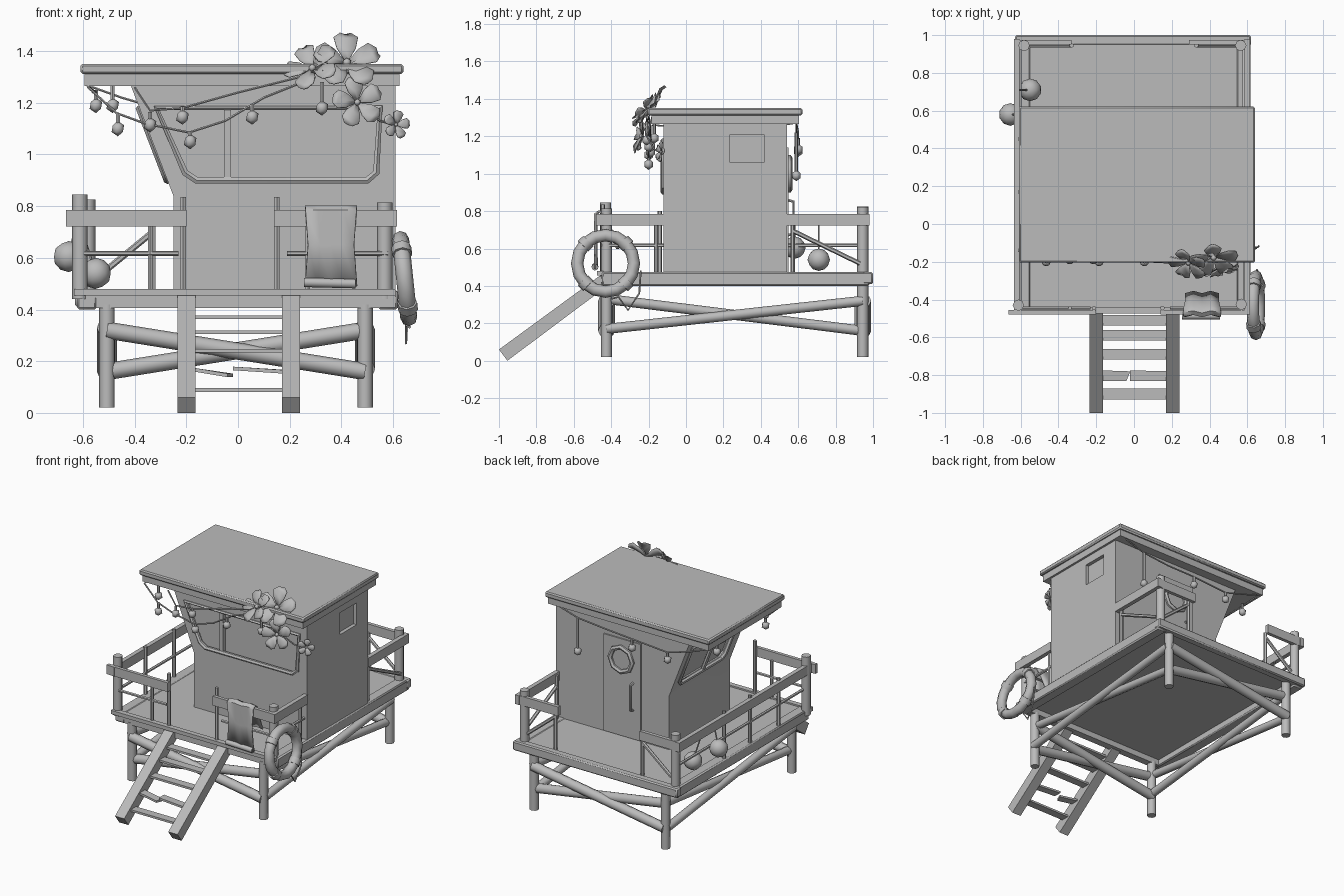
import bpy, bmesh, math
from mathutils import Vector, Matrix

if "Cube" in bpy.data.objects:
    bpy.data.objects.remove(bpy.data.objects["Cube"])

GREY = (0.5, 0.5, 0.5, 1)
mat = bpy.data.materials.new("plain_grey")
mat.use_nodes = True
mat.diffuse_color = GREY
bsdf = mat.node_tree.nodes["Principled BSDF"]
bsdf.inputs["Base Color"].default_value = GREY
parts = []


def add_mesh(name, mesh):
    obj = bpy.data.objects.new(name, mesh)
    bpy.context.collection.objects.link(obj)
    mesh.materials.clear()
    mesh.materials.append(mat)
    parts.append(obj)
    return obj


def from_bm(name, bm, solid=True):
    if solid:
        bmesh.ops.recalc_face_normals(bm, faces=bm.faces)
    mesh = bpy.data.meshes.new(name)
    bm.to_mesh(mesh)
    bm.free()
    return add_mesh(name, mesh)


def prism(name, pts, depth):
    bm = bmesh.new()
    face = bm.faces.new([bm.verts.new(p) for p in pts])
    ext = bmesh.ops.extrude_face_region(bm, geom=[face], use_keep_orig=True)
    verts = [v for v in ext["geom"] if isinstance(v, bmesh.types.BMVert)]
    bmesh.ops.translate(bm, verts=verts, vec=depth)
    return from_bm(name, bm)


def box(name, x, y, z, bevel=0):
    obj = prism(name, [(x[0], y[0], z[0]), (x[1], y[0], z[0]), (x[1], y[1], z[0]),
                       (x[0], y[1], z[0])], (0, 0, z[1] - z[0]))
    if bevel:
        mod = obj.modifiers.new("bevel", 'BEVEL')
        mod.width, mod.segments = bevel, 1
    return obj


def rod(name, a, b, r, sides=8):
    a, b = Vector(a), Vector(b)
    d = b - a
    turn = d.to_track_quat('Z', 'Y').to_matrix().to_4x4()
    bm = bmesh.new()
    bmesh.ops.create_cone(bm, cap_ends=True, segments=sides, radius1=r, radius2=r,
                          depth=d.length, matrix=Matrix.Translation((a + b) / 2) @ turn)
    return from_bm(name, bm)


def tube(name, pts, r, cyclic=False, res=1):
    cu = bpy.data.curves.new(name, 'CURVE')
    cu.dimensions = '3D'
    cu.bevel_depth, cu.bevel_resolution = r, res
    cu.use_fill_caps = True
    sp = cu.splines.new('POLY')
    sp.points.add(len(pts) - 1)
    for p, co in zip(sp.points, pts):
        p.co = (*co, 1)
    sp.use_cyclic_u = cyclic
    tmp = bpy.data.objects.new(name, cu)
    mesh = bpy.data.meshes.new_from_object(tmp)
    bpy.data.objects.remove(tmp)
    return add_mesh(name, mesh)


def ball(name, c, r, div=1, stretch=1):
    bm = bmesh.new()
    m = Matrix.Translation(c) @ Matrix.Diagonal((1, 1, stretch, 1))
    bmesh.ops.create_icosphere(bm, subdivisions=div, radius=r, matrix=m)
    return from_bm(name, bm)


def cut(target, name, pts, depth):
    cutter = prism(name, pts, depth)
    parts.remove(cutter)
    cutter.hide_render = True
    cutter.hide_set(True)
    cutter.display_type = 'WIRE'
    mod = target.modifiers.new(name, 'BOOLEAN')
    mod.object, mod.operation, mod.solver = cutter, 'DIFFERENCE', 'EXACT'


# Deck: floor and perimeter beams
box("deck_floor", (-0.6, 0.6), (-0.45, 0.98), (0.445, 0.47))
for x in (-0.585, 0.58):
    box("deck_side_beam", (x - 0.038, x + 0.038), (-0.45, 0.98), (0.4, 0.474), 0.008)
box("deck_front_beam", (-0.55, 0.55), (-0.45, -0.4), (0.405, 0.46))
box("deck_front_board", (-0.635, 0.61), (-0.475, -0.44), (0.455, 0.48))
box("deck_back_beam", (-0.63, 0.62), (0.945, 1.0), (0.41, 0.474), 0.008)

# Legs and crossed braces on all four sides
LX, LY = (-0.507, 0.492), (-0.425, 0.945)
for x in LX:
    for y in LY:
        rod("leg", (x, y, 0.02), (x, y, 0.42), 0.03)
for lo, hi in ((0.16, 0.32), (0.32, 0.16)):
    s = 0.012 if lo < hi else -0.012
    for y in LY:
        rod("cross_brace", (LX[0], y + s, lo), (LX[1], y + s, hi), 0.033)
    for x in LX:
        rod("side_brace", (x + s, LY[0], lo + 0.01), (x + s, LY[1], hi), 0.027)

# Ladder with one broken rung
for x in (-0.2, 0.205):
    prism("ladder_rail", [(x - 0.035, -0.955, 0.0), (x - 0.035, -1.0, 0.06),
                          (x - 0.035, -0.46, 0.455), (x - 0.035, -0.42, 0.4)], (0.07, 0, 0))
for y in (-0.9, -0.69, -0.59, -0.51):
    z = 0.03 + (y + 0.98) * 0.72
    box("ladder_rung", (-0.17, 0.175), (y - 0.028, y + 0.028), (z - 0.006, z + 0.008))
for x0, x1, z0, z1 in ((-0.17, -0.04, 0.16, 0.138), (-0.02, 0.175, 0.165, 0.152)):
    prism("broken_rung", [(x0, -0.83, z0), (x1, -0.83, z1), (x1 + 0.02, -0.78, z1),
                          (x0, -0.775, z0)], (0, 0, 0.014))

# Corner posts
for x, y, top in ((-0.612, -0.43, 0.845), (0.568, -0.425, 0.815),
                  (-0.582, 0.945, 0.825), (0.565, 0.945, 0.82)):
    rod("corner_post", (x, y, 0.44), (x, y, top), 0.03)

# Railings
RAIL = (0.722, 0.785)
for x0, x1 in ((-0.665, -0.2), (0.14, 0.61)):
    box("front_rail", (x0, x1), (-0.478, -0.455), RAIL)
    rod("front_middle_rail", (x0 + 0.05, -0.445, 0.617), (x1 - 0.03, -0.445, 0.617), 0.01, 6)
for x in (-0.212, 0.15):
    rod("front_baluster", (x, -0.445, 0.47), (x, -0.445, 0.835), 0.012, 6)
for x in (-0.34, 0.27):
    rod("front_baluster", (x, -0.445, 0.47), (x, -0.445, 0.73), 0.01, 6)
for x, y0, y1 in ((-0.62, -0.48, 0.98), (0.6, -0.48, -0.12), (0.6, 0.54, 0.98)):
    box("side_rail", (x - 0.015, x + 0.015), (y0, y1), RAIL)
rod("side_middle_rail", (-0.605, -0.43, 0.617), (-0.605, 0.94, 0.617), 0.01, 6)
rod("side_middle_rail", (0.585, -0.43, 0.617), (0.585, -0.12, 0.617), 0.01, 6)
for y in (-0.14, 0.17, 0.45):
    rod("side_baluster", (-0.605, y, 0.47), (-0.605, y, 0.8), 0.012, 6)
rod("side_baluster", (0.585, -0.16, 0.47), (0.585, -0.16, 0.73), 0.012, 6)
rod("side_baluster", (0.585, 0.57, 0.47), (0.585, 0.57, 0.77), 0.012, 6)
rod("side_diagonal", (0.585, 0.57, 0.695), (0.585, 0.93, 0.52), 0.012, 6)
for s in (-1, 1):
    box("back_rail", sorted((s * 0.31 - 0.02, s * 0.6 - 0.01)), (0.95, 0.975), RAIL)
    rod("back_baluster", (s * 0.33, 0.945, 0.47), (s * 0.33, 0.945, 0.73), 0.012, 6)
    rod("back_diagonal", (s * 0.55, 0.945, 0.52), (s * 0.33, 0.945, 0.7), 0.012, 6)

# Cabin with one leaning side
cabin = prism("cabin", [(-0.25, -0.12, 0.46), (0.61, -0.12, 0.46), (0.61, -0.12, 1.28),
                        (-0.42, -0.12, 1.28), (-0.25, -0.12, 0.84)], (0, 0.66, 0))


def lean_x(z):
    return -0.25 - (z - 0.84) * 0.386


# Front window
front = [(-0.315, 1.18), (0.55, 1.18), (0.535, 0.93), (0.5, 0.9), (-0.16, 0.9), (-0.205, 0.93)]
cut(cabin, "front_window_cutter", [(x, -0.2, z) for x, z in front], (0, 0.105, 0))
tube("front_window_frame", [(x, -0.12, z) for x, z in front], 0.015, True)
box("front_window_mullion", (-0.055, -0.028), (-0.125, -0.09), (0.9, 1.18))

# Leaning side window
side = [(0.48, 1.18), (-0.02, 1.18), (-0.02, 0.93), (0.01, 0.9), (0.45, 0.9), (0.48, 0.93)]
out = Vector((-0.932, 0, -0.36))
ring = [Vector((lean_x(z), y, z)) for y, z in side]
cut(cabin, "side_window_cutter", [p + out * 0.05 for p in ring], out * -0.075)
tube("side_window_frame", ring, 0.015, True)
rod("side_window_mullion", (lean_x(0.9), 0.21, 0.9), (lean_x(1.18), 0.21, 1.18), 0.014, 6)

# Square window, door, porthole and handle
cut(cabin, "square_window_cutter", [(0.7, 0.235, 1.06), (0.7, 0.417, 1.06),
                                    (0.7, 0.417, 1.21), (0.7, 0.235, 1.21)], (-0.115, 0, 0))
box("door", (-0.04, 0.243), (0.53, 0.549), (0.475, 1.14))
octagon = [(0.106 + 0.085 * math.sin(a * math.pi / 4), 0.552,
            1.0 + 0.085 * math.cos(a * math.pi / 4)) for a in range(8)]
tube("porthole_frame", octagon, 0.017, True)
tube("door_handle", [(0.02, 0.54, 0.67), (0.02, 0.575, 0.68), (0.02, 0.575, 0.85),
                     (0.02, 0.54, 0.86)], 0.009)

# Roof
box("roof_fascia", (-0.595, 0.625), (-0.185, 0.605), (1.265, 1.315))
box("roof_slab", (-0.61, 0.64), (-0.205, 0.622), (1.312, 1.35), 0.008)

# Towel over the front rail
profile = [(-0.36, 0.6), (-0.4, 0.7), (-0.44, 0.79), (-0.465, 0.802), (-0.487, 0.785),
           (-0.487, 0.65), (-0.485, 0.49)]
bm = bmesh.new()
rows = []
for y, z in profile:
    w = 0.1 - 0.012 * math.sin((z - 0.49) * 10)
    rows.append([bm.verts.new((0.36 + w * t, y - 0.006 * math.cos(t * 6), z))
                 for t in (-1, -0.5, 0, 0.5, 1)])
for r0, r1 in zip(rows, rows[1:]):
    for i in range(4):
        bm.faces.new((r0[i], r0[i + 1], r1[i + 1], r1[i]))
towel = from_bm("towel", bm)
towel.modifiers.new("thickness", 'SOLIDIFY').thickness = 0.008
rod("towel_hem", (0.255, -0.487, 0.505), (0.455, -0.487, 0.5), 0.018)

# Life ring, bands and rope
bm = bmesh.new()
N, M = 16, 8
tilt = Matrix.Translation((0.645, -0.43, 0.52)) @ Matrix.Rotation(math.radians(-6), 4, 'Y')


def on_ring(a, b, r):
    d = 0.152 + r * math.cos(b)
    return tilt @ Vector((r * math.sin(b), d * math.cos(a), d * math.sin(a)))


grid = [[bm.verts.new(on_ring(math.tau * i / N, math.tau * j / M, 0.033)) for j in range(M)]
        for i in range(N)]
for i in range(N):
    for j in range(M):
        k, l = (i + 1) % N, (j + 1) % M
        bm.faces.new((grid[i][j], grid[k][j], grid[k][l], grid[i][l]))
from_bm("life_ring", bm)
for q in range(4):
    a = math.pi * (q / 2 + 0.25)
    rod("life_ring_band", on_ring(a - 0.13, 0, 0), on_ring(a + 0.13, 0, 0), 0.039)
tube("life_ring_rope", [on_ring(-0.2, 0, 0.04), (0.655, -0.25, 0.36), (0.65, -0.31, 0.27),
                        (0.65, -0.36, 0.34), on_ring(-1.4, 0, 0.04)], 0.005)

# Hanging floats
for c in ((-0.655, 0.58, 0.605), (-0.55, 0.71, 0.54)):
    ball("float", c, 0.06, 2)
    rod("float_cord", c, (-0.62, c[1], 0.75), 0.005, 5)


# Light strings
def light_string(pts, bulbs):
    tube("light_wire", pts, 0.005)
    for x, y, z, drop in bulbs:
        rod("bulb_cap", (x, y, z + drop), (x, y, z + 0.015), 0.009, 6)
        ball("bulb", (x, y, z), 0.027, 1, 1.1)


light_string([(-0.58, -0.19, 1.26), (-0.47, -0.2, 1.16), (-0.36, -0.2, 1.12),
              (-0.19, -0.2, 1.085), (-0.05, -0.2, 1.13), (0.1, -0.2, 1.22), (0.3, -0.21, 1.3)],
             [(-0.465, -0.2, 1.1, 0.06), (-0.185, -0.2, 1.05, 0.04), (0.055, -0.2, 1.145, 0.05)])
light_string([(-0.4, -0.19, 1.26), (-0.34, -0.19, 1.17), (-0.215, -0.19, 1.18),
              (0.0, -0.19, 1.24), (0.28, -0.2, 1.31)],
             [(-0.34, -0.19, 1.115, 0.05), (-0.215, -0.19, 1.145, 0.04), (0.325, -0.21, 1.18, 0.1)])
light_string([(0.58, 0.59, 1.27), (0.41, 0.59, 1.22), (0.2, 0.59, 1.2), (-0.01, 0.6, 1.19),
              (-0.28, 0.6, 1.17), (-0.45, 0.6, 1.22), (-0.59, 0.59, 1.27)],
             [(0.41, 0.59, 0.99, 0.23), (-0.01, 0.6, 1.13, 0.06), (-0.28, 0.6, 1.12, 0.05)])
light_string([(-0.58, 0.58, 1.27), (-0.56, 0.4, 1.24), (-0.55, 0.1, 1.24), (-0.58, -0.18, 1.26)],
             [(-0.55, 0.45, 1.19, 0.06), (-0.485, -0.17, 1.19, 0.08)])


# Flowers with five cupped petals
def flower(c, facing, r, spin):
    m = Matrix.Translation(c) @ Vector(facing).to_track_quat('Z', 'Y').to_matrix().to_4x4()
    shape = [(0.08, 0.05, 0), (0.45, 0.28, 0.12), (0.8, 0.36, 0.2), (1.0, 0.16, 0.14)]
    bm = bmesh.new()
    for p in range(5):
        t = m @ Matrix.Rotation(spin + math.tau * p / 5, 4, 'Z') @ Matrix.Diagonal((r, r, r, 1))
        rib = [[bm.verts.new(t @ Vector((u, w * s, h + 0.08 * abs(s)))) for s in (-1, 0, 1)]
               for u, w, h in shape]
        for a, b in zip(rib, rib[1:]):
            for i in range(2):
                bm.faces.new((a[i], b[i], b[i + 1], a[i + 1]))
    obj = from_bm("flower", bm, False)
    obj.modifiers.new("thickness", 'SOLIDIFY').thickness = 0.004
    ball("flower_heart", m @ Vector((0, 0, 0.08 * r)), r * 0.14)


flower((0.42, -0.17, 1.35), (0.1, -0.8, 0.6), 0.13, 0.3)
flower((0.29, -0.2, 1.33), (-0.3, -0.7, 0.6), 0.11, 0.9)
flower((0.46, -0.23, 1.2), (0.2, -0.9, 0.2), 0.1, 0.5)
flower((0.61, -0.13, 1.115), (0.4, -0.9, 0.1), 0.055, 0.1)
tube("flower_stem", [(0.42, -0.17, 1.34), (0.47, -0.21, 1.2), (0.55, -0.17, 1.13),
                     (0.61, -0.12, 1.115)], 0.005)

# Smooth shading that keeps hard edges
bpy.ops.object.select_all(action='DESELECT')
for obj in parts:
    obj.select_set(True)
bpy.context.view_layer.objects.active = cabin
bpy.ops.object.shade_smooth_by_angle(angle=math.radians(46))
